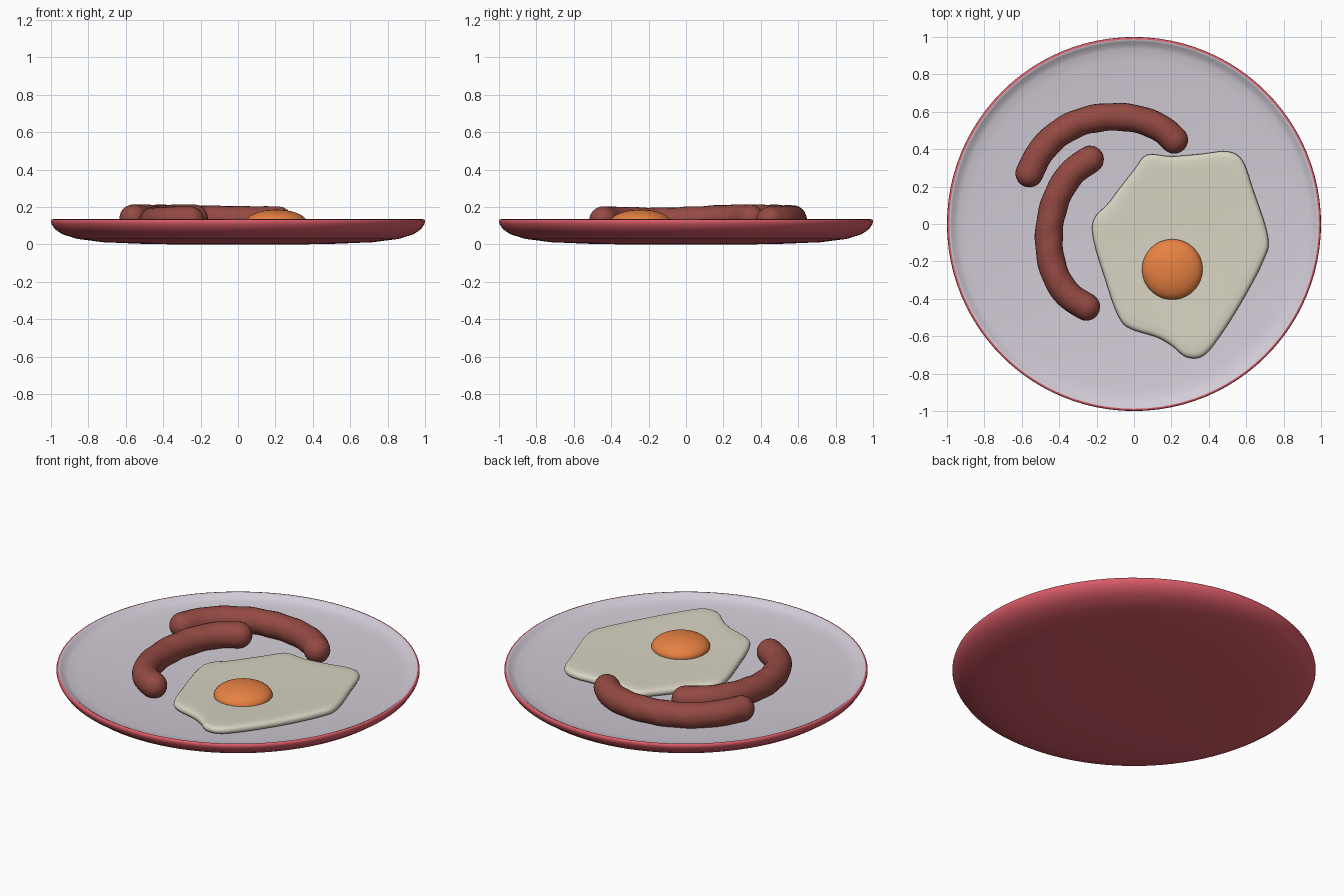
import bpy, bmesh, math
from mathutils import Vector

if "Cube" in bpy.data.objects:
    bpy.data.objects.remove(bpy.data.objects["Cube"])


def material(name, rgb):
    m = bpy.data.materials.new(name)
    m.diffuse_color = (*rgb, 1)
    m.use_nodes = True
    m.node_tree.nodes["Principled BSDF"].inputs["Base Color"].default_value = m.diffuse_color
    return m


RED = material("plate red", (0.71, 0.107, 0.14))
GREY = material("plate pale grey", (0.64, 0.60, 0.67))
WHITE = material("egg cream", (0.68, 0.65, 0.54))
ORANGE = material("yolk orange", (0.83, 0.23, 0.058))
BROWN = material("sausage brown", (0.296, 0.068, 0.055))


def finish(bm, name, mats):
    bmesh.ops.recalc_face_normals(bm, faces=bm.faces)
    for f in bm.faces:
        f.smooth = True
    me = bpy.data.meshes.new(name)
    bm.to_mesh(me)
    bm.free()
    for m in mats:
        me.materials.append(m)
    ob = bpy.data.objects.new(name, me)
    bpy.context.collection.objects.link(ob)
    return ob


def skin(bm, rings, first, last):
    """Bridge equal closed rings, closing both ends on a single point."""
    rows = [[bm.verts.new(p) for p in r] for r in rings]
    a, b = bm.verts.new(first), bm.verts.new(last)
    n = len(rows[0])
    bands = []
    for i in range(n):
        j = (i + 1) % n
        bm.faces.new((a, rows[0][j], rows[0][i]))
        bm.faces.new((b, rows[-1][i], rows[-1][j]))
    for k in range(len(rows) - 1):
        for i in range(n):
            j = (i + 1) % n
            bands.append((k, bm.faces.new((rows[k][i], rows[k][j], rows[k + 1][j], rows[k + 1][i]))))
    return bands


def spline(pts, steps, closed=False):
    """Smooth curve through the points."""
    p = [Vector(q) for q in pts]
    n = len(p)
    get = (lambda i: p[i % n]) if closed else (lambda i: p[max(0, min(n - 1, i))])
    out = []
    for i in range(n if closed else n - 1):
        a, b, c, d = get(i - 1), get(i), get(i + 1), get(i + 2)
        for s in range(steps):
            t = s / steps
            out.append(0.5 * (2 * b + (c - a) * t + (2 * a - 5 * b + 4 * c - d) * t * t
                              + (3 * b - a - 3 * c + d) * t ** 3))
    if not closed:
        out.append(p[-1])
    return out


def floor_z(x, y):
    return 0.06 + 0.05 * (x * x + y * y)


# Plate: lathed profile, red outside, pale grey dish inside
outer = [(0.3, 0), (0.5, 0.003), (0.72, 0.012), (0.86, 0.03), (0.94, 0.055), (0.98, 0.083),
         (0.996, 0.108), (1.0, 0.122), (0.997, 0.133), (0.988, 0.135)]
inner = [(0.975, 0.128), (0.96, 0.115), (0.935, 0.106), (0.88, 0.0987)]
inner += [(r, floor_z(r, 0)) for r in (0.75, 0.6, 0.45, 0.3, 0.15)]
N = 96
bm = bmesh.new()
rings = [[(r * math.cos(2 * math.pi * i / N), r * math.sin(2 * math.pi * i / N), z) for i in range(N)]
         for r, z in outer + inner]
bands = skin(bm, rings, (0, 0, 0), (0, 0, floor_z(0, 0)))
for k, f in bands:
    f.material_index = 1 if k >= len(outer) - 1 else 0
for f in bm.faces:
    if len(f.verts) == 3 and f.calc_center_median().z > 0.03:
        f.material_index = 1
finish(bm, "plate", [RED, GREY])

# Egg white: irregular rounded slab that follows the dish
outline = spline([(-0.225, -0.02), (-0.13, 0.12), (0, 0.29), (0.07, 0.37), (0.2, 0.362), (0.36, 0.375),
                  (0.5, 0.388), (0.58, 0.34), (0.635, 0.19), (0.717, -0.07), (0.69, -0.2),
                  (0.58, -0.41), (0.46, -0.6), (0.37, -0.705), (0.28, -0.712), (0.2, -0.65),
                  (0.12, -0.605), (-0.02, -0.56), (-0.08, -0.5), (-0.14, -0.34)], 5, True)
cx, cy = 0.24, -0.14
rings = []
for s, h in ((0.5, 0.002), (0.95, 0.002), (0.985, 0.008), (1, 0.022), (0.99, 0.036),
             (0.97, 0.044), (0.94, 0.048), (0.85, 0.05), (0.6, 0.05), (0.3, 0.05)):
    ring = []
    for p in outline:
        x, y = cx + (p.x - cx) * s, cy + (p.y - cy) * s
        ring.append((x, y, floor_z(x, y) + h))
    rings.append(ring)
bm = bmesh.new()
skin(bm, rings, (cx, cy, floor_z(cx, cy) + 0.002), (cx, cy, floor_z(cx, cy) + 0.05))
finish(bm, "egg_white", [WHITE])

# Yolk: flattened ball
bm = bmesh.new()
bmesh.ops.create_uvsphere(bm, u_segments=48, v_segments=24, radius=1)
bmesh.ops.scale(bm, vec=(0.162, 0.162, 0.068), verts=bm.verts)
bmesh.ops.translate(bm, vec=(0.205, -0.243, 0.118), verts=bm.verts)
finish(bm, "egg_yolk", [ORANGE])


# Sausages: bent tubes with round ends and a faint spiral wrinkle
def sausage(name, pts, rad):
    path = spline(pts, 8)
    n, sides = len(path), 24
    d = [0]
    for a, b in zip(path, path[1:]):
        d.append(d[-1] + (b - a).length)
    t0, t1 = (path[1] - path[0]).normalized(), (path[-1] - path[-2]).normalized()
    stations = []
    caps = [math.radians(a) for a in (75, 60, 45, 30, 15)]
    for a in caps:
        stations.append((path[0] - t0 * rad * math.sin(a), t0, math.cos(a), 0))
    for i, p in enumerate(path):
        t = (path[min(i + 1, n - 1)] - path[max(i - 1, 0)]).normalized()
        stations.append((p, t, 1, d[i]))
    for a in reversed(caps):
        stations.append((path[-1] + t1 * rad * math.sin(a), t1, math.cos(a), d[-1]))
    rings = []
    for p, t, k, s in stations:
        side = t.cross(Vector((0, 0, 1))).normalized()
        up = side.cross(t)
        fade = math.sin(math.pi * s / d[-1])
        ring = []
        for j in range(sides):
            a = 2 * math.pi * j / sides
            r = rad * k * (1 + 0.025 * fade * math.sin(2 * a + s * 42))
            ring.append(p + side * r * math.cos(a) + up * r * math.sin(a))
        rings.append(ring)
    bm = bmesh.new()
    skin(bm, rings, path[0] - t0 * rad, path[-1] + t1 * rad)
    finish(bm, name, [BROWN])


sausage("back_sausage", [(-0.56, 0.27, 0.14), (-0.5, 0.385, 0.14), (-0.4, 0.485, 0.138),
                         (-0.26, 0.553, 0.136), (-0.1, 0.573, 0.133), (0.04, 0.555, 0.131),
                         (0.15, 0.507, 0.13), (0.215, 0.45, 0.13)], 0.074)
sausage("left_sausage", [(-0.235, 0.345, 0.14), (-0.33, 0.275, 0.14), (-0.405, 0.16, 0.135),
                         (-0.447, 0.02, 0.128), (-0.454, -0.12, 0.123), (-0.425, -0.26, 0.125),
                         (-0.355, -0.375, 0.128), (-0.255, -0.443, 0.13)], 0.074)
